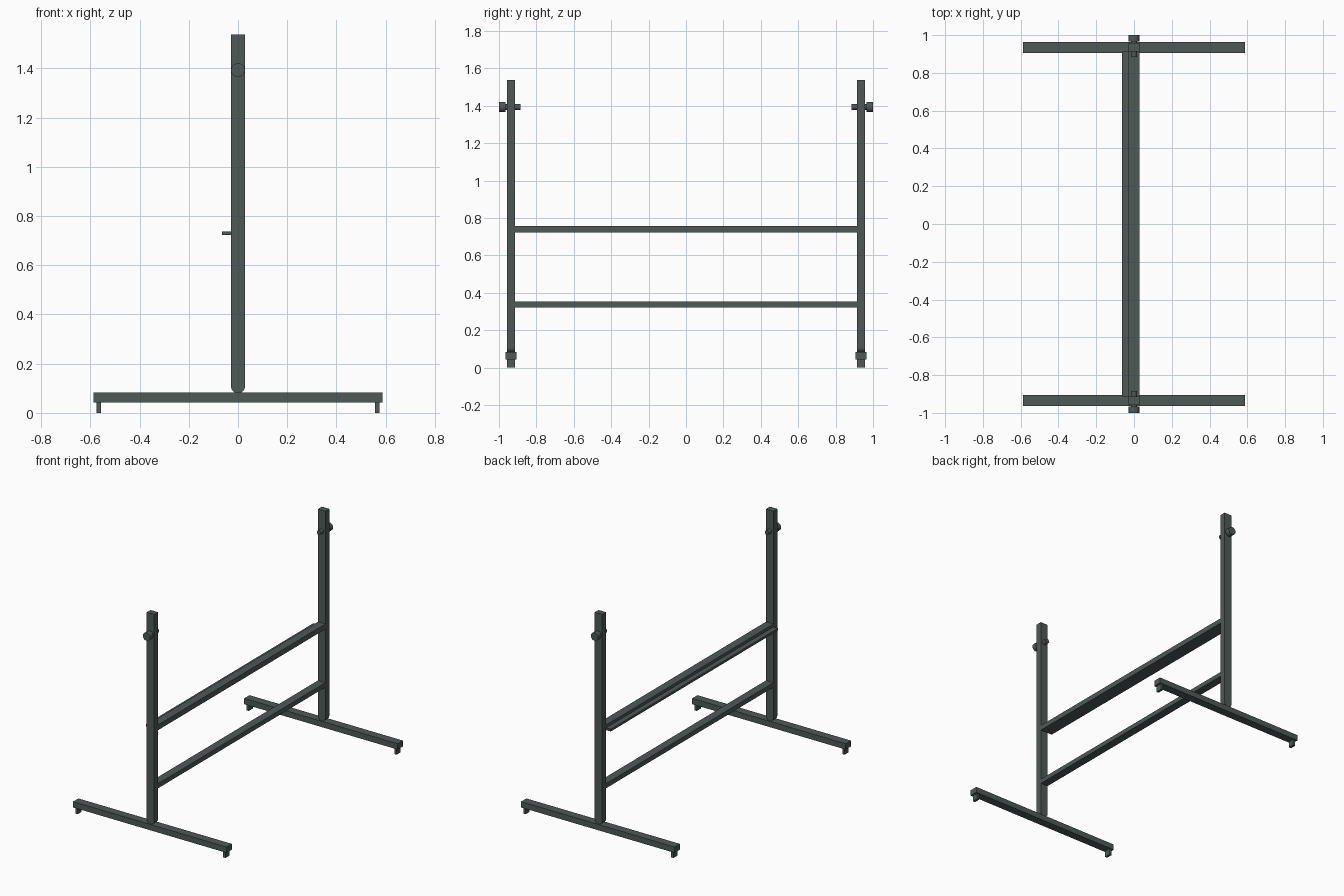
import bpy, bmesh, math

if "Cube" in bpy.data.objects:
    bpy.data.objects.remove(bpy.data.objects["Cube"])

steel = bpy.data.materials.new("dark grey green steel")
steel.diffuse_color = (0.08, 0.1, 0.095, 1)
steel.use_nodes = True
steel.node_tree.nodes["Principled BSDF"].inputs["Base Color"].default_value = steel.diffuse_color


def finish(name, bm):
    bmesh.ops.recalc_face_normals(bm, faces=bm.faces)
    mesh = bpy.data.meshes.new(name)
    bm.to_mesh(mesh)
    bm.free()
    mesh.materials.append(steel)
    ob = bpy.data.objects.new(name, mesh)
    bpy.context.collection.objects.link(ob)
    return ob


def box(name, x0, x1, y0, y1, z0, z1):
    bm = bmesh.new()
    bmesh.ops.create_cube(bm, size=1)
    for v in bm.verts:
        v.co = ((x0 + x1) / 2 + v.co.x * (x1 - x0),
                (y0 + y1) / 2 + v.co.y * (y1 - y0),
                (z0 + z1) / 2 + v.co.z * (z1 - z0))
    return finish(name, bm)


def extrude_y(name, profile, y0, y1, smooth=True):
    """Extrude an (x, z) outline from y0 to y1."""
    bm = bmesh.new()
    face = bm.faces.new([bm.verts.new((x, y0, z)) for x, z in profile])
    ext = bmesh.ops.extrude_face_region(bm, geom=[face], use_keep_orig=True)
    for v in ext["geom"]:
        if isinstance(v, bmesh.types.BMVert):
            v.co.y = y1
    ob = finish(name, bm)
    if smooth:
        bpy.context.view_layer.objects.active = ob
        bpy.ops.object.select_all(action='DESELECT')
        ob.select_set(True)
        bpy.ops.object.shade_smooth_by_angle(angle=math.radians(30))
    return ob


def arc(r, cz, a0, a1, n):
    return [(r * math.cos(a0 + (a1 - a0) * i / n),
             cz + r * math.sin(a0 + (a1 - a0) * i / n)) for i in range(n + 1)]


W = 0.0285  # half width of the tubes

for s, side in ((-1, "front"), (1, "back")):
    # upright with a rounded lower end
    outline = [(W, 1.538), (-W, 1.538)] + arc(W, 0.1085, math.pi, 2 * math.pi, 16)
    extrude_y(side + "_upright", outline, s * 0.914, s * 0.957)
    # base rail and its two feet
    y0, y1 = sorted((s * 0.906, s * 0.964))
    box(side + "_base_rail", -0.587, 0.587, y0, y1, 0.042, 0.082)
    y0, y1 = sorted((s * 0.914, s * 0.957))
    for t, end in ((-1, "left"), (1, "right")):
        x0, x1 = sorted((t * 0.557, t * 0.574))
        box(f"{side}_{end}_foot", x0, x1, y0, y1, 0, 0.042)
    # clamping knob and its threaded pin
    circle = 2 * math.pi
    extrude_y(side + "_knob", arc(0.028, 1.393, 0, circle, 32)[:-1], s * 0.965, s * 1.0)
    extrude_y(side + "_knob_pin", arc(0.016, 1.393, 0, circle, 24)[:-1], s * 0.884, s * 0.966)

# cross bars and the narrow tray strip beside the upper one
box("upper_cross_bar", -W, W, -0.914, 0.914, 0.722, 0.758)
box("lower_cross_bar", -W, W, -0.914, 0.914, 0.320, 0.352)
box("tray_strip", -0.064, -W, -0.914, 0.914, 0.722, 0.738)
